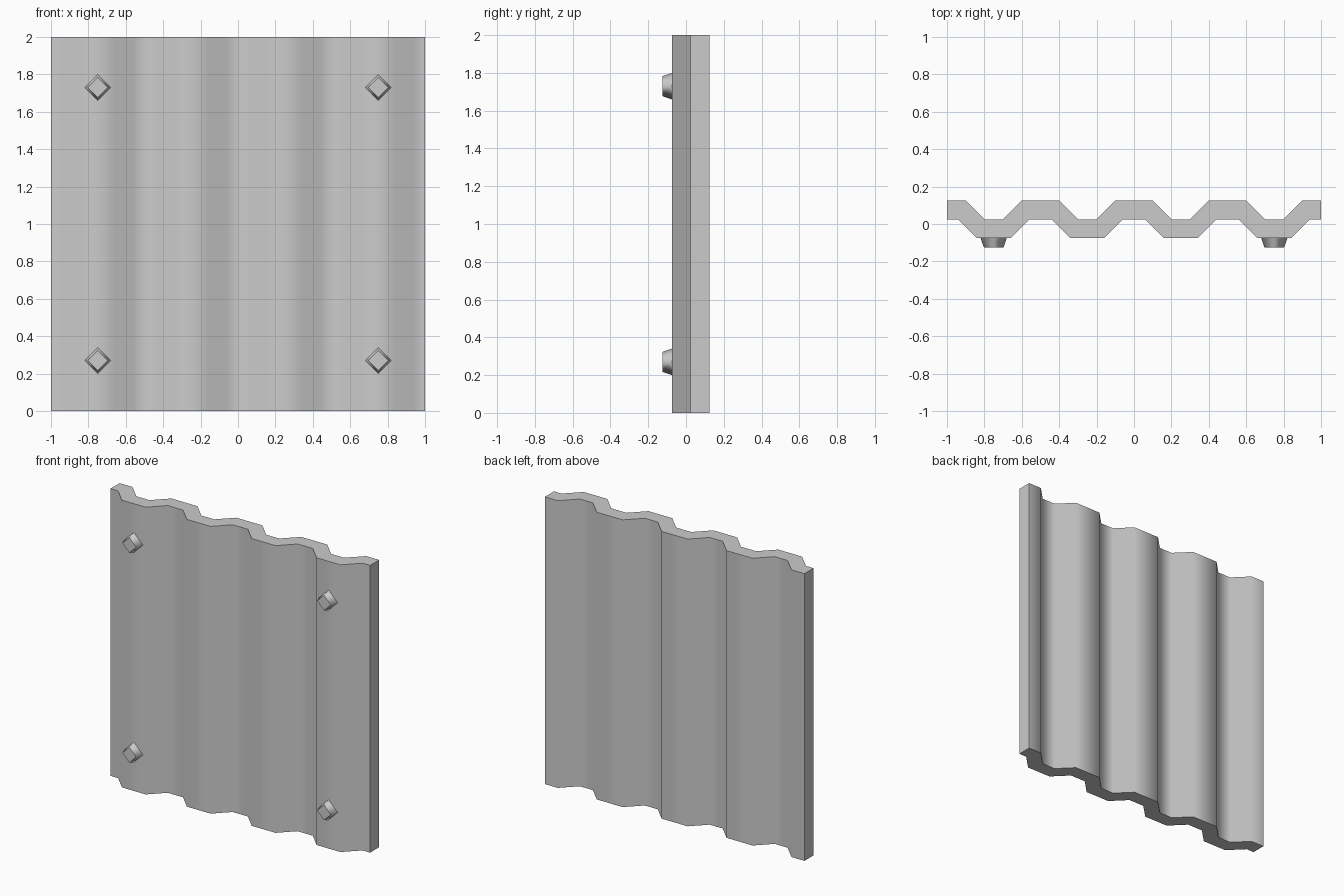
import bpy, bmesh, math
from mathutils import Matrix

if "Cube" in bpy.data.objects:
    bpy.data.objects.remove(bpy.data.objects["Cube"])

HEIGHT, THICK, PITCH = 2.0, 0.1, 0.5
BACK, MID = 0.125, 0.025
SHIFT = THICK * math.tan(math.radians(22.5))  # mitre shift of the 45 degree folds


def finish(bm, name, angle):
    bmesh.ops.recalc_face_normals(bm, faces=bm.faces)
    for f in bm.faces:
        f.smooth = True
    for e in bm.edges:
        e.smooth = e.calc_face_angle(0) < angle
    mesh = bpy.data.meshes.new(name)
    bm.to_mesh(mesh)
    bm.free()
    obj = bpy.data.objects.new(name, mesh)
    bpy.context.collection.objects.link(obj)
    return obj


def wave(high, low, shift):
    """Trapezoid wave line from x = -1 to x = 1 with four troughs."""
    pts = [(-1, high)]
    for i in range(4):
        c = -0.75 + i * PITCH
        pts += [(c - 0.15 - shift, high), (c - 0.05 - shift, low),
                (c + 0.05 + shift, low), (c + 0.15 + shift, high)]
    return pts + [(1, high)]


# Corrugated sheet: closed wave profile extruded upward
bm = bmesh.new()
outline = wave(BACK, MID, 0) + wave(BACK - THICK, MID - THICK, SHIFT)[::-1]
face = bm.faces.new([bm.verts.new((x, y, 0)) for x, y in outline])
top = bmesh.ops.extrude_face_region(bm, geom=[face], use_keep_orig=True)
bmesh.ops.translate(bm, vec=(0, 0, HEIGHT),
                    verts=[v for v in top["geom"] if isinstance(v, bmesh.types.BMVert)])
finish(bm, "corrugated_sheet", math.radians(60))


# Tapered diamond bolts on the front of the outer ridges
def bolt(name, x, z):
    bm = bmesh.new()
    bmesh.ops.create_cone(bm, cap_ends=True, segments=4, radius1=0.07, radius2=0.053, depth=0.05)
    pts = [v.co.x for v in bm.verts]
    if min(abs(p) for p in pts) > 0.01:  # make corners point along the axes
        bmesh.ops.rotate(bm, matrix=Matrix.Rotation(math.pi / 4, 3, 'Z'), verts=bm.verts)
    bmesh.ops.rotate(bm, matrix=Matrix.Rotation(math.pi / 2, 3, 'X'), verts=bm.verts)
    obj = finish(bm, name, math.pi)
    for e in obj.data.edges:  # crisp cap rims, soft sides
        a, b = (obj.data.vertices[i].co.y for i in e.vertices)
        e.use_edge_sharp = abs(a - b) < 0.01
    obj.location = (x, -0.1, z)


for side, x in (("left", -0.75), ("right", 0.75)):
    for level, z in (("lower", 0.27), ("upper", 1.73)):
        bolt(f"bolt_{level}_{side}", x, z)
